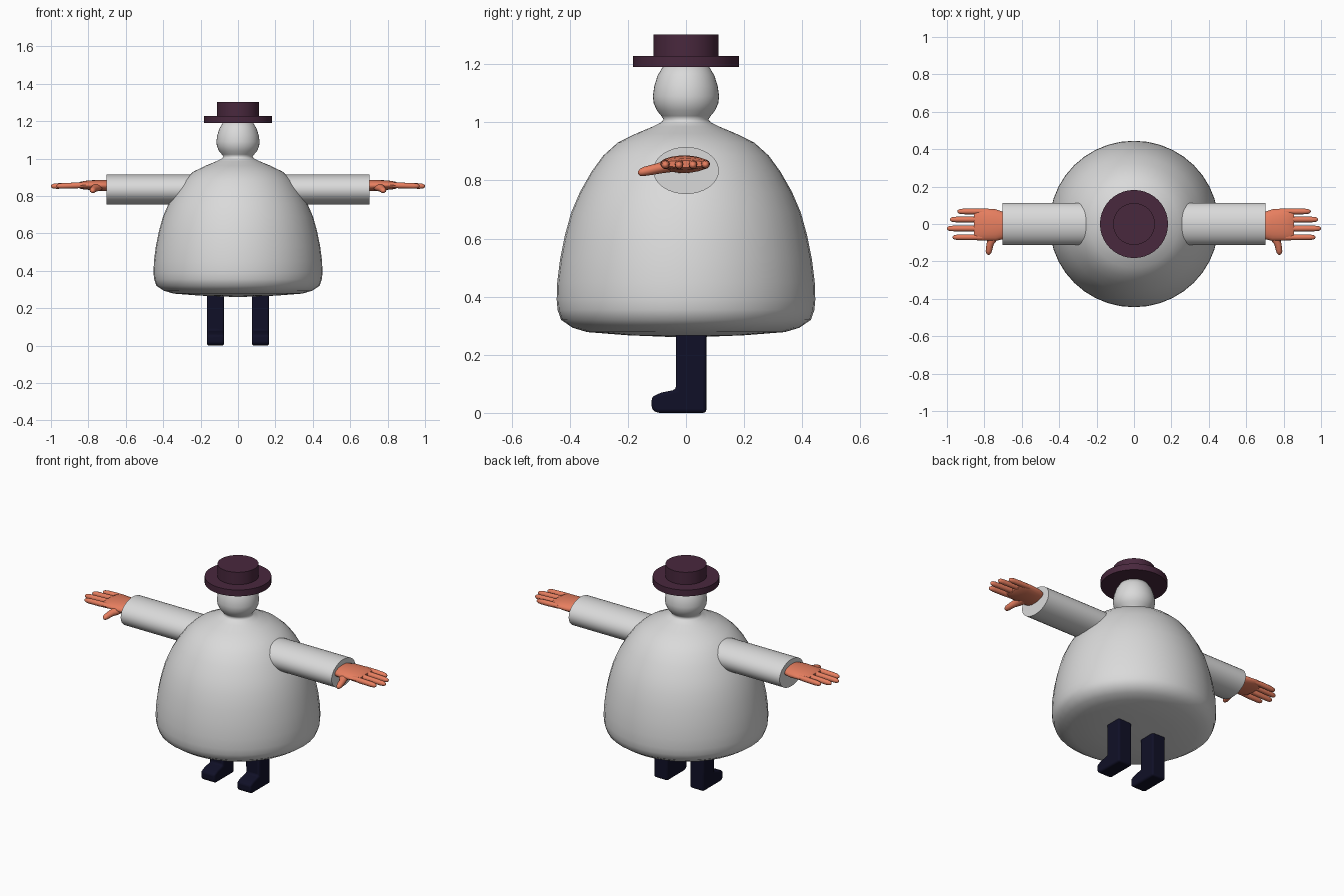
import bpy, bmesh, math
from mathutils import Vector

if "Cube" in bpy.data.objects:
    bpy.data.objects.remove(bpy.data.objects["Cube"])

X, Y, Z = Vector((1, 0, 0)), Vector((0, 1, 0)), Vector((0, 0, 1))


def material(name, rgb):
    m = bpy.data.materials.new(name)
    m.diffuse_color = (*rgb, 1)
    m.use_nodes = True
    m.node_tree.nodes["Principled BSDF"].inputs["Base Color"].default_value = m.diffuse_color
    return m


COAT = material("light grey", (0.70, 0.70, 0.70))
SKIN = material("orange skin", (0.80, 0.21, 0.115))
HAT = material("dark plum", (0.066, 0.021, 0.047))
NAVY = material("navy", (0.005, 0.005, 0.02))


def loft(bm, rings, u, v, sides):
    """Closed tube through rings (centre, radius along u, radius along v)."""
    loops = []
    for c, ru, rv in rings:
        loops.append([bm.verts.new(Vector(c) + u * ru * math.cos(t) + v * rv * math.sin(t))
                      for t in (2 * math.pi * i / sides for i in range(sides))])
    for a, b in zip(loops, loops[1:]):
        for i in range(sides):
            j = (i + 1) % sides
            bm.faces.new((a[i], a[j], b[j], b[i]))
    bm.faces.new(loops[0])
    bm.faces.new(loops[-1])


def finish(bm, name, mat, mirror=False, angle=40, bevel=0):
    bmesh.ops.recalc_face_normals(bm, faces=bm.faces)
    me = bpy.data.meshes.new(name)
    bm.to_mesh(me)
    bm.free()
    me.materials.append(mat)
    ob = bpy.data.objects.new(name, me)
    bpy.context.collection.objects.link(ob)
    bpy.ops.object.select_all(action='DESELECT')
    ob.select_set(True)
    bpy.context.view_layer.objects.active = ob
    bpy.ops.object.shade_smooth_by_angle(angle=math.radians(angle))
    if bevel:
        b = ob.modifiers.new("rounding", 'BEVEL')
        b.width, b.segments = bevel, 3
    if mirror:
        m = ob.modifiers.new("mirror", 'MIRROR')
        m.use_axis[0] = True
    return ob


def lathe(name, profile, mat, sides=40, sx=1.0, angle=40):
    bm = bmesh.new()
    loft(bm, [((0, 0, z), r * sx, r) for r, z in profile], X, Y, sides)
    finish(bm, name, mat, angle=angle)


# Bell-shaped body flowing into neck and head
lathe("body_and_head", [
    (0.02, 0.26), (0.2, 0.267), (0.34, 0.278), (0.39, 0.293), (0.43, 0.32), (0.442, 0.355),
    (0.445, 0.39), (0.443, 0.45), (0.433, 0.53), (0.417, 0.61), (0.395, 0.69),
    (0.365, 0.76), (0.325, 0.83), (0.285, 0.885), (0.235, 0.93), (0.17, 0.962),
    (0.115, 0.985), (0.085, 1.0), (0.077, 1.01), (0.085, 1.022), (0.1, 1.04),
    (0.111, 1.065), (0.114, 1.09), (0.109, 1.125), (0.098, 1.16), (0.08, 1.19),
    (0.05, 1.205)], COAT, sx=1.015, angle=80)

# Hat: brim and crown
lathe("hat_brim", [(0.182, 1.19), (0.182, 1.228)], HAT)
lathe("hat_crown", [(0.112, 1.22), (0.112, 1.302)], HAT)

# Sleeves
bm = bmesh.new()
loft(bm, [((x, 0, 0.834), 0.113, 0.081) for x in (0.15, 0.702)], Y, Z, 32)
finish(bm, "sleeves", COAT, mirror=True)


def finger(bm, y, x_end, r=0.0155):
    pts = [(0.80, 0.9), (0.87, 1.0), (x_end - 0.03, 0.95), (x_end - 0.012, 0.8),
           (x_end - 0.004, 0.55), (x_end, 0.2)]
    loft(bm, [((x, y, 0.858 - 0.03 * (x - 0.8)), r * s, r * s) for x, s in pts], Y, Z, 12)


# Hands: palm, four fingers and a thumb pointing forward
bm = bmesh.new()
loft(bm, [((0.66, -0.006, 0.855), 0.055, 0.027), ((0.70, -0.008, 0.855), 0.073, 0.030),
          ((0.74, -0.006, 0.856), 0.085, 0.030), ((0.80, -0.003, 0.858), 0.086, 0.025),
          ((0.84, -0.003, 0.857), 0.084, 0.020), ((0.856, -0.003, 0.857), 0.076, 0.012)],
     Y, Z, 20)
for y, end in ((-0.071, 0.97), (-0.024, 1.0), (0.024, 0.985), (0.067, 0.945)):
    finger(bm, y, end)
loft(bm, [((0.745, -0.04, 0.852), 0.035, 0.022), ((0.755, -0.08, 0.845), 0.028, 0.02),
          ((0.77, -0.11, 0.838), 0.019, 0.018), ((0.776, -0.145, 0.831), 0.017, 0.016),
          ((0.777, -0.158, 0.828), 0.012, 0.012), ((0.777, -0.165, 0.827), 0.004, 0.004)],
     X, Z, 12)
finish(bm, "hands", SKIN, mirror=True, angle=60)

# Legs with boots: L-shaped side outline, extruded and rounded
bm = bmesh.new()
outline = [(0.07, 0), (0.07, 0.34), (-0.035, 0.34), (-0.035, 0.08),
           (-0.085, 0.07), (-0.118, 0.055), (-0.118, 0.012), (-0.1, 0)]
face = bm.faces.new([bm.verts.new((0.074, y, z)) for y, z in outline])
ext = bmesh.ops.extrude_face_region(bm, geom=[face])
moved = [g for g in ext["geom"] if isinstance(g, bmesh.types.BMVert)]
bmesh.ops.translate(bm, verts=moved, vec=(0.092, 0, 0))
if face.is_valid and not any(e.is_manifold is False for e in face.edges):
    pass
else:
    bmesh.ops.holes_fill(bm, edges=bm.edges[:])
finish(bm, "legs", NAVY, mirror=True, bevel=0.022)
